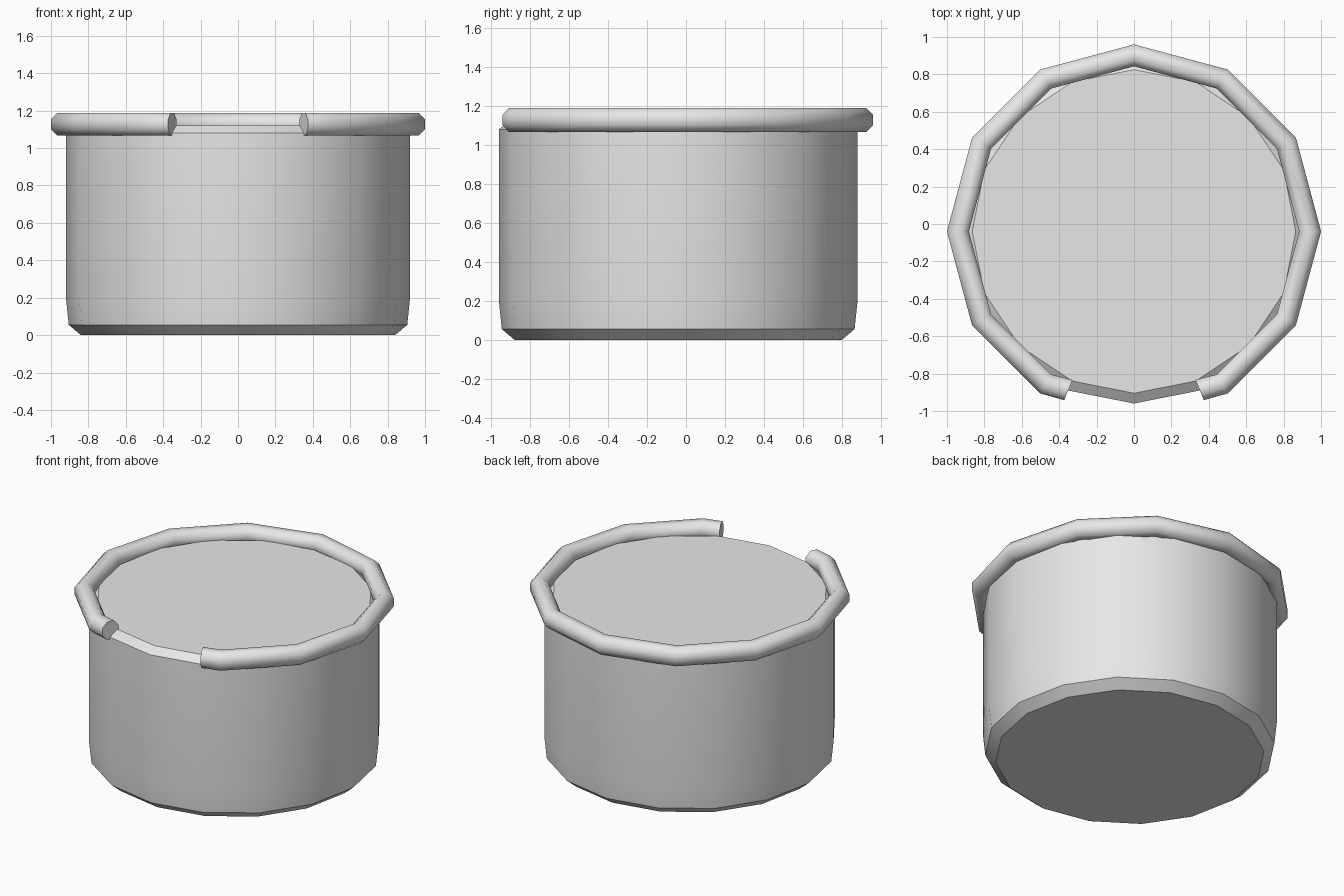
import bpy, bmesh
from math import sin, cos, pi, radians

if "Cube" in bpy.data.objects:
    bpy.data.objects.remove(bpy.data.objects["Cube"], do_unlink=True)

grey = bpy.data.materials.new("plain_grey")
grey.use_nodes = True
colour = (0.8, 0.8, 0.8, 1)
grey.diffuse_color = colour
grey.node_tree.nodes["Principled BSDF"].inputs["Base Color"].default_value = colour

CENTRE_Y = -0.04


def loft(name, rings, smooth_angle):
    """Skin a list of closed vertex rings and cap both ends."""
    bm = bmesh.new()
    loops = [[bm.verts.new(p) for p in ring] for ring in rings]
    n = len(loops[0])
    for a, b in zip(loops, loops[1:]):
        for i in range(n):
            j = (i + 1) % n
            bm.faces.new((a[i], a[j], b[j], b[i]))
    bm.faces.new(loops[0])
    bm.faces.new(loops[-1])
    bmesh.ops.recalc_face_normals(bm, faces=bm.faces)
    mesh = bpy.data.meshes.new(name)
    bm.to_mesh(mesh)
    bm.free()
    mesh.materials.append(grey)
    obj = bpy.data.objects.new(name, mesh)
    bpy.context.collection.objects.link(obj)
    bpy.ops.object.select_all(action='DESELECT')
    obj.select_set(True)
    bpy.context.view_layer.objects.active = obj
    bpy.ops.object.shade_smooth_by_angle(angle=radians(smooth_angle))
    return obj


def around(radius, angle, z):
    """Point at an angle measured from the front."""
    return (radius * sin(angle), CENTRE_Y - radius * cos(angle), z)


# Drum body: sixteen sides, chamfered foot and top edge
profile = [(0.84, 0), (0.905, 0.055), (0.92, 0.2), (0.92, 1.08), (0.865, 1.12)]
SIDES = 16
loft("drum_body",
     [[around(r, 2 * pi * i / SIDES, z) for i in range(SIDES)] for r, z in profile],
     30)

# Open rim tube: twelve-sided path with a gap at the front
RIM, TUBE, RIM_Z, STEPS = 0.9415, 0.0635, 1.1275, 8


def section(radius, angle):
    pts = []
    for k in range(STEPS):
        t = 2 * pi * (k + 0.5) / STEPS
        pts.append(around(radius + TUBE * cos(t), angle, RIM_Z + TUBE * 1.04 * sin(t)))
    return pts


gap = radians(22.5)
end_radius = RIM * cos(pi / 12) / cos(gap - pi / 12)
path = [(end_radius, gap)]
path += [(RIM, k * pi / 6) for k in range(1, 12)]
path += [(end_radius, 2 * pi - gap)]
loft("rim_tube", [section(r, a) for r, a in path], 50)
